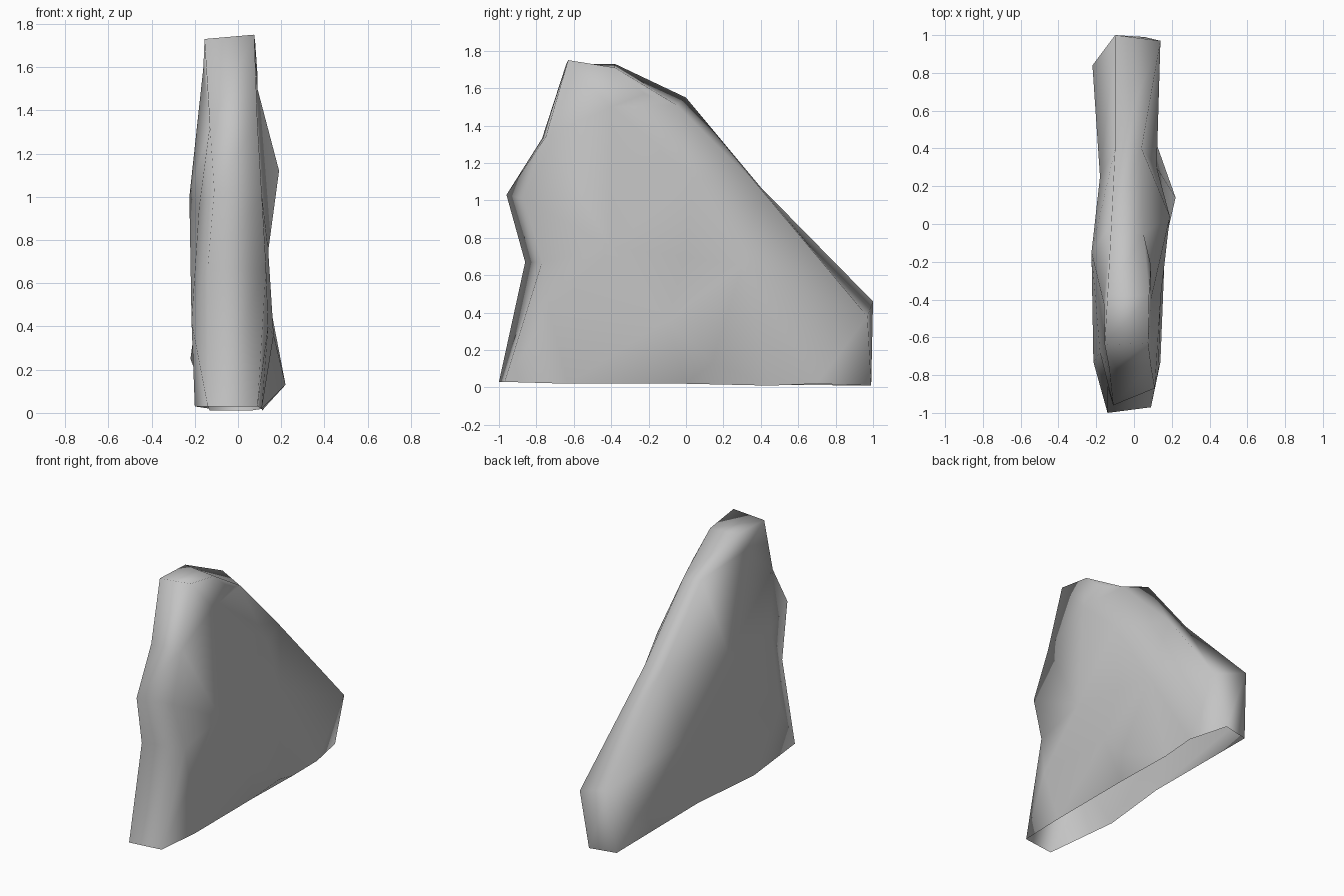
import bpy
import bmesh
from mathutils import Vector
from mathutils.geometry import delaunay_2d_cdt

if "Cube" in bpy.data.objects:
    bpy.data.objects.remove(bpy.data.objects["Cube"], do_unlink=True)

# Rim of each broad side, from the front foot over the peak to the back foot
left_rim = [(.09, -.97, .03), (.13, -.77, .67), (.11, -.87, 1.01), (.09, -.75, 1.34),
            (.075, -.63, 1.75), (.08, -.38, 1.71), (.05, -.05, 1.51), (.04, .4, 1.06),
            (.14, .97, .38), (.055, .99, .01)]
right_rim = [(-.14, -1, .03), (-.14, -.86, .67), (-.11, -.96, 1.03), (-.13, -.77, 1.33),
             (-.155, -.64, 1.73), (-.14, -.38, 1.73), (-.12, 0, 1.55), (-.1, .4, 1.07),
             (-.1, 1, .46), (-.13, .95, .01)]
# Foot edge of each side, back to front
left_foot = [(.12, .7, .02), (.11, .45, .01), (.11, 0, .02), (.11, -.63, .02)]
right_foot = [(-.135, .06, .02), (-.2, -.46, .03)]
# Bulges in the broad faces
left_bumps = [(.14, -.73, .4), (.165, -.1, .36), (.22, .14, .13), (.14, -.4, .75),
              (.19, .04, 1.12), (.13, 0, .7), (.12, .3, .65), (.09, -.4, 1.5),
              (.09, -.22, 1.57)]
right_bumps = [(-.215, -.73, .42), (-.225, -.15, 1), (-.18, -.68, .95),
               (-.16, -.42, 1.6), (-.22, .84, .25), (-.18, .25, .55)]

bm = bmesh.new()


def broad_side(rim, foot, bumps, flip):
    """Triangulate one broad side and return its rim vertices."""
    points = rim + foot + bumps
    count = len(rim) + len(foot)
    edges = [(i, (i + 1) % count) for i in range(count)]
    result = delaunay_2d_cdt([Vector(p[1:]) for p in points], edges, [], 1, 1e-5)
    verts = [bm.verts.new(p) for p in points]
    origin = [ids[0] for ids in result[3]]
    for tri in result[2]:
        corners = [verts[origin[i]] for i in tri]
        bm.faces.new(corners[::-1] if flip else corners)
    return verts[:len(rim)]


left = broad_side(left_rim, left_foot, left_bumps, False)
right = broad_side(right_rim, right_foot, right_bumps, True)

# Narrow band joining the two sides, open underneath
for i in range(len(left) - 1):
    bm.faces.new((left[i], left[i + 1], right[i]))
    bm.faces.new((left[i + 1], right[i + 1], right[i]))
for face in bm.faces:
    face.smooth = True

mesh = bpy.data.meshes.new("rock_slab")
bm.to_mesh(mesh)
bm.free()
rock = bpy.data.objects.new("rock_slab", mesh)
bpy.context.collection.objects.link(rock)

# Plain stone colour
stone = bpy.data.materials.new("stone_grey")
stone.use_nodes = True
colour = (.55, .55, .55, 1)
stone.diffuse_color = colour
stone.node_tree.nodes["Principled BSDF"].inputs["Base Color"].default_value = colour
mesh.materials.append(stone)
